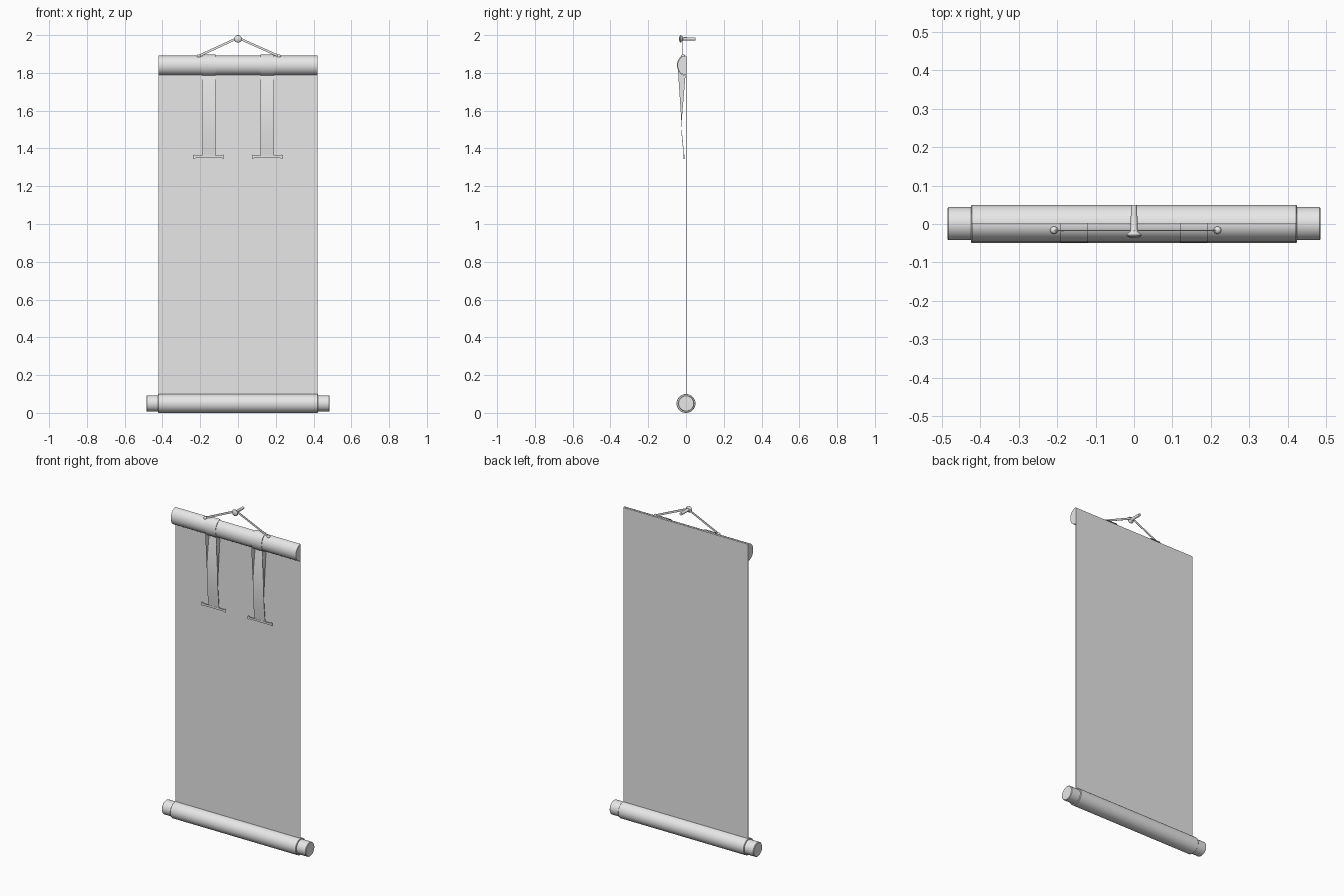
import bpy, bmesh, math
from mathutils import Matrix, Vector

if "Cube" in bpy.data.objects:
    bpy.data.objects.remove(bpy.data.objects["Cube"])

grey = bpy.data.materials.new("plain grey")
grey.diffuse_color = (0.8, 0.8, 0.8, 1)
grey.use_nodes = True
grey.node_tree.nodes["Principled BSDF"].inputs["Base Color"].default_value = grey.diffuse_color


def finish(name, bm, smooth=True):
    bmesh.ops.recalc_face_normals(bm, faces=bm.faces)
    me = bpy.data.meshes.new(name)
    bm.to_mesh(me)
    bm.free()
    me.materials.append(grey)
    ob = bpy.data.objects.new(name, me)
    bpy.context.collection.objects.link(ob)
    if smooth:
        bpy.ops.object.select_all(action='DESELECT')
        ob.select_set(True)
        bpy.context.view_layer.objects.active = ob
        bpy.ops.object.shade_smooth_by_angle(angle=math.radians(35))
    return ob


def lathe(name, profile, axis, center, seg=32):
    """Closed solid of revolution; profile is (radius, distance along axis)."""
    bm = bmesh.new()
    rings = []
    for r, d in profile:
        ring = []
        for i in range(seg):
            a = 2 * math.pi * i / seg
            u, v = r * math.cos(a), r * math.sin(a)
            p = Vector((d, u, v)) if axis == 'x' else Vector((u, d, v))
            ring.append(bm.verts.new(p + Vector(center)))
        rings.append(ring)
    for a, b in zip(rings, rings[1:]):
        for i in range(seg):
            j = (i + 1) % seg
            bm.faces.new((a[i], a[j], b[j], b[i]))
    bm.faces.new(rings[0])
    bm.faces.new(rings[-1])
    return finish(name, bm)


def prism(name, outline, axis, lo, hi, smooth=True):
    """Extrude a closed outline along x (outline is y,z) or y (outline is x,z)."""
    bm = bmesh.new()
    put = (lambda p, d: (d, p[0], p[1])) if axis == 'x' else (lambda p, d: (p[0], d, p[1]))
    a = [bm.verts.new(put(p, lo)) for p in outline]
    b = [bm.verts.new(put(p, hi)) for p in outline]
    n = len(a)
    for i in range(n):
        j = (i + 1) % n
        bm.faces.new((a[i], a[j], b[j], b[i]))
    caps = [bm.faces.new(a), bm.faces.new(b)]
    bmesh.ops.triangulate(bm, faces=caps)
    return finish(name, bm, smooth)


# Hanging sheet
prism("sheet", [(0.0, 0.05), (0.003, 0.05), (0.003, 1.89), (0.0, 1.89)],
      'x', -0.42, 0.42, False)

# Bottom roller with narrower end knobs
lathe("bottom_roller", [(0.048, -0.423), (0.05, -0.421), (0.05, 0.421), (0.048, 0.423)],
      'x', (0, 0, 0.05))
for side, word in ((-1, "left"), (1, "right")):
    lathe(word + "_roller_knob",
          [(0.043, side * 0.415), (0.043, side * 0.482), (0.040, side * 0.485)],
          'x', (0, 0.001, 0.05))

# Half-round top rod
arc = [math.pi / 2 + math.pi * i / 20 for i in range(21)]
prism("top_rod", [(0.045 * math.cos(a), 1.84 + 0.051 * math.sin(a)) for a in arc],
      'x', -0.421, 0.421)

# Ribbons that wrap the rod and hang in a soft bow, each ending in a flared bar
path = [(0.0475 * math.cos(a), 1.841 + 0.056 * math.sin(a)) for a in arc[:18]]
for i in range(13):
    t = i / 12
    path.append((-0.005 - 0.006 * t - 0.018 * math.sin(math.pi * t), 1.785 - 0.43 * t))
back = [(y + 0.002, z) for y, z in reversed(path)]
half_bar = [(0.0, 0.006), (0.068, 0.006), (0.076, 0.011), (0.082, 0.009)]
bar = half_bar + [(x, -z) for x, z in reversed(half_bar[1:])]
bar += [(-x, -z) for x, z in half_bar] + [(-x, z) for x, z in reversed(half_bar[1:])]
for cx, word in ((-0.155, "left"), (0.155, "right")):
    prism(word + "_ribbon", path + back, 'x', cx - 0.036, cx + 0.036)
    prism(word + "_ribbon_bar", [(cx + x, 1.356 + z) for x, z in bar],
          'y', -0.013, -0.009, False)

# Flat hanging cord, peaked over the nail
cord = [(-0.208, 1.883), (0, 1.979), (0.215, 1.883),
        (0.215, 1.896), (0, 1.992), (-0.208, 1.896)]
prism("hanging_cord", cord, 'y', -0.018, -0.016, False)

# Round pegs where the cord meets the rod
for x, word in ((-0.208, "left"), (0.217, "right")):
    bm = bmesh.new()
    bmesh.ops.create_uvsphere(bm, u_segments=16, v_segments=10, radius=0.01,
                              matrix=Matrix.Translation((x, -0.016, 1.888)))
    finish(word + "_cord_peg", bm)

# Wall nail with a domed head
lathe("wall_nail", [(0.004, -0.037), (0.012, -0.035), (0.019, -0.031), (0.02, -0.028),
                    (0.013, -0.022), (0.009, -0.016), (0.008, 0.05)],
      'y', (0, 0, 1.98), 24)
